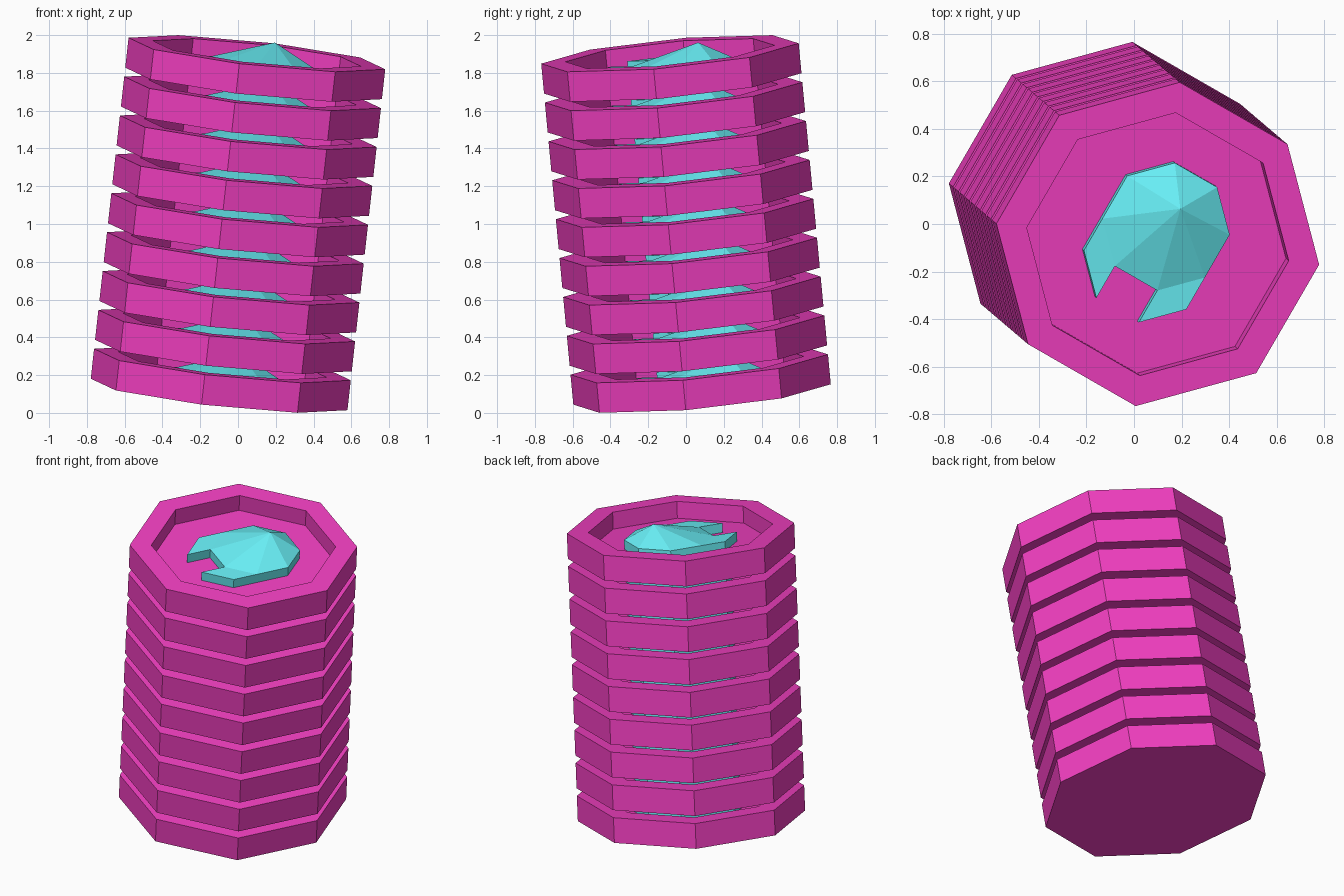
import bpy, bmesh
from math import cos, sin, radians
from mathutils import Matrix, Vector

if "Cube" in bpy.data.objects:
    bpy.data.objects.remove(bpy.data.objects["Cube"])

COUNT, PITCH, HEIGHT = 9, 0.208, 0.16
R_OUT, R_IN, FLOOR = 0.69, 0.56, 0.053
SLAB_TOP, APEX_Z = 0.112, 0.214
BASE = Vector((-0.10, 0.085, 0.0977))
AXIS = Vector((0.20, -0.17, 1.805)).normalized()
TILT = Vector((0, 0, 1)).rotation_difference(AXIS).to_matrix().to_4x4() @ Matrix.Rotation(radians(60), 4, 'Z')


def material(name, rgb):
    m = bpy.data.materials.new(name)
    m.diffuse_color = (*rgb, 1)
    m.use_nodes = True
    m.node_tree.nodes["Principled BSDF"].inputs["Base Color"].default_value = m.diffuse_color
    return m


def octagon(r, cx=0.0):
    return [(cx + r * cos(radians(22.5 + 45 * k)), r * sin(radians(22.5 + 45 * k))) for k in range(8)]


def ring(bm, pts, z):
    return [bm.verts.new((x, y, z)) for x, y in pts]


def bridge(bm, a, b):
    n = len(a)
    for i in range(n):
        j = (i + 1) % n
        bm.faces.new((a[i], a[j], b[j], b[i]))


def finish(bm, name, mat):
    bmesh.ops.recalc_face_normals(bm, faces=bm.faces)
    me = bpy.data.meshes.new(name)
    bm.to_mesh(me)
    bm.free()
    me.materials.append(mat)
    return me


# Octagonal tray: solid floor with a raised rim
bm = bmesh.new()
rings = [ring(bm, octagon(r), z) for r, z in
         ((R_OUT, 0), (R_OUT, HEIGHT), (R_IN, HEIGHT), (R_IN, FLOOR))]
for a, b in zip(rings, rings[1:]):
    bridge(bm, a, b)
bm.faces.new(rings[0])
bm.faces.new(rings[-1])
tray_mesh = finish(bm, "tray", material("magenta", (0.90, 0.05, 0.54)))

# Insert: octagonal slab with two prongs and a faceted off-centre peak
bm = bmesh.new()
o = octagon(0.272, 0.08)
back = lambda p: (p[0] - 0.155, p[1])
outline = o[:3] + [back(o[2]), back(o[3])] + o[3:5] + [back(o[4]), back(o[5])] + o[5:]
low, top = ring(bm, outline, FLOOR), ring(bm, outline, SLAB_TOP)
bridge(bm, low, top)
bm.faces.new(low)
for i in (2, 6):
    bm.faces.new(top[i:i + 4])
core = [top[i] for i in (0, 1, 2, 5, 6, 9, 10, 11)]
peak = bm.verts.new((0.178, 0, APEX_Z))
for i in range(8):
    bm.faces.new((core[i], core[(i + 1) % 8], peak))
insert_mesh = finish(bm, "insert", material("cyan", (0.14, 0.87, 0.93)))

# Leaning stack of trays with inserts
for k in range(COUNT):
    m = Matrix.Translation(BASE + AXIS * PITCH * k) @ TILT
    for name, me in (("tray", tray_mesh), ("insert", insert_mesh)):
        ob = bpy.data.objects.new(f"{name}_{k + 1}", me)
        ob.matrix_world = m
        bpy.context.collection.objects.link(ob)
